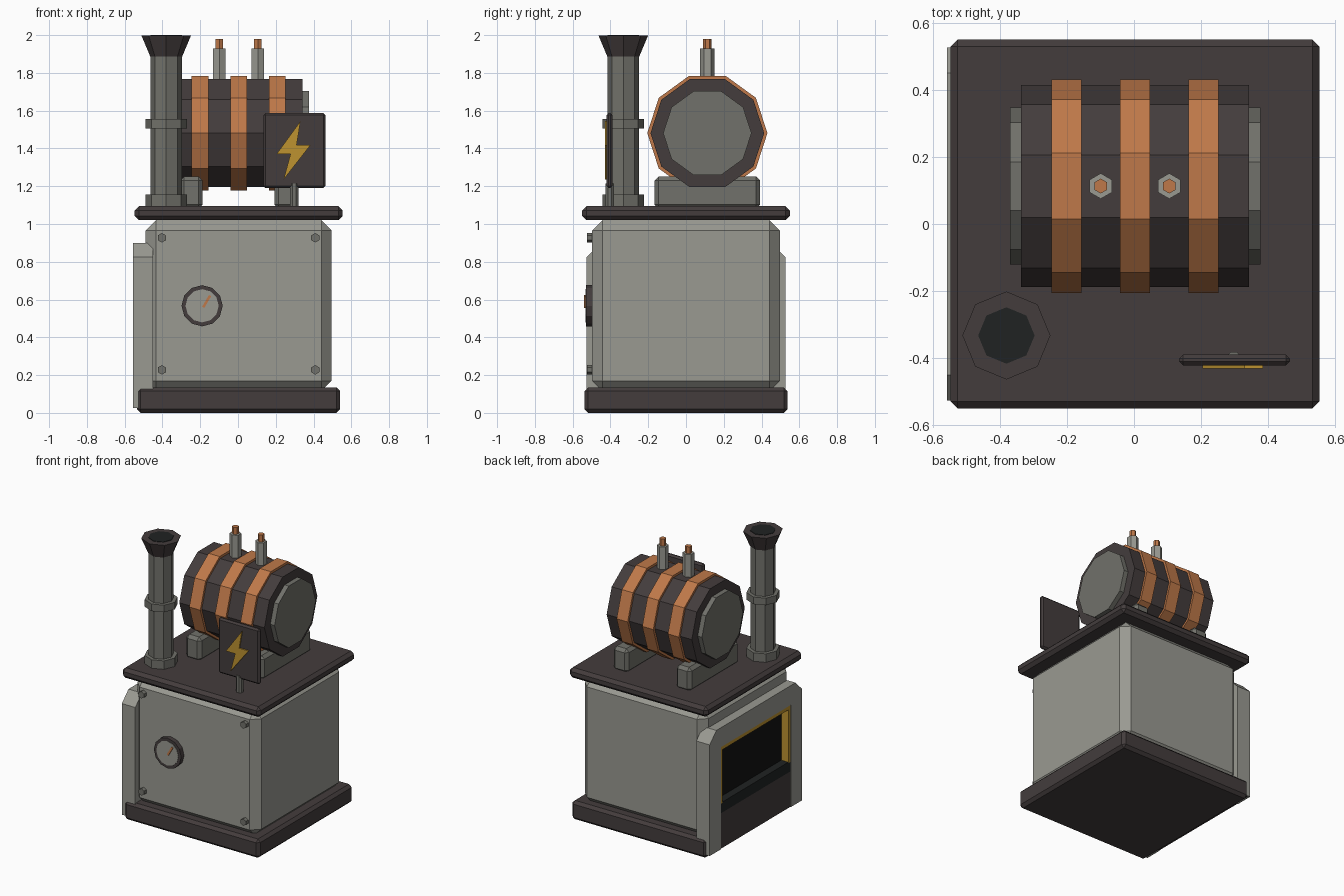
import bpy, bmesh, math
from mathutils import Vector

if "Cube" in bpy.data.objects:
    bpy.data.objects.remove(bpy.data.objects["Cube"], do_unlink=True)

CX = 0.003  # centre line of the machine


def material(name, rgb):
    m = bpy.data.materials.new(name)
    m.use_nodes = True
    m.diffuse_color = (*rgb, 1)
    bsdf = next(n for n in m.node_tree.nodes if n.type == 'BSDF_PRINCIPLED')
    bsdf.inputs["Base Color"].default_value = (*rgb, 1)
    return m


LIGHT = material("light grey metal", (0.32, 0.32, 0.285))
STEEL = material("dark grey steel", (0.165, 0.165, 0.145))
CHAR = material("charcoal iron", (0.057, 0.046, 0.046))
COPPER = material("copper", (0.52, 0.19, 0.067))
GOLD = material("gold", (0.51, 0.29, 0.03))
SOOT = material("soot black", (0.014, 0.016, 0.016))
DARK = material("window black", (0.006, 0.006, 0.006))


def finish(name, bm, mat):
    bmesh.ops.recalc_face_normals(bm, faces=bm.faces)
    mesh = bpy.data.meshes.new(name)
    bm.to_mesh(mesh)
    bm.free()
    mesh.materials.append(mat)
    obj = bpy.data.objects.new(name, mesh)
    bpy.context.collection.objects.link(obj)
    return obj


def box(name, lo, hi, mat, bevel=0):
    """Box between two corners with optional chamfered edges."""
    lo, hi = Vector(lo), Vector(hi)
    bm = bmesh.new()
    bmesh.ops.create_cube(bm, size=1)
    for v in bm.verts:
        v.co = (lo + hi) / 2 + v.co * (hi - lo)
    if bevel:
        bmesh.ops.bevel(bm, geom=bm.edges[:], offset=bevel, segments=1,
                        affect='EDGES', profile=0.5)
    return finish(name, bm, mat)


def loft(name, axis, start, end, mat):
    """Join two matching outlines; each is (position on axis, 2D points)."""
    def place(p, d):
        return {'x': (d, *p), 'y': (p[0], d, p[1]), 'z': (*p, d)}[axis]
    bm = bmesh.new()
    a, b = ([bm.verts.new(place(p, d)) for p in pts] for d, pts in (start, end))
    for i in range(len(a)):
        j = (i + 1) % len(a)
        bm.faces.new((a[i], a[j], b[j], b[i]))
    bm.faces.new(a)
    bm.faces.new(b)
    return finish(name, bm, mat)


def ngon(centre, r, sides, phase=0):
    return [(centre[0] + r * math.cos(phase + math.tau * i / sides),
             centre[1] + r * math.sin(phase + math.tau * i / sides))
            for i in range(sides)]


def prism(name, axis, centre, sides, r, d0, d1, mat, r2=None, phase=0):
    return loft(name, axis, (d0, ngon(centre, r, sides, phase)),
                (d1, ngon(centre, r2 or r, sides, phase)), mat)


# Cabinet
box("base", (CX - .538, -.538, 0), (CX + .538, .538, .135), CHAR, .02)
box("cabinet", (CX - .493, -.497, .115), (CX + .493, .497, 1.02), LIGHT, .055)
box("top_plate", (CX - .55, -.55, 1.02), (CX + .55, .55, 1.094), CHAR, .022)

# Furnace surround: chamfered arch open at the bottom
half = [(.526, .025), (.526, .825), (.45, .9)]
hole = [(.4, .76), (.4, .025)]
arch = half + [(-y, z) for y, z in reversed(half)]
arch += [(-y, z) for y, z in reversed(hole)] + hole
loft("furnace_surround", 'x', (-.557, arch), (-.45, arch), LIGHT)

# Furnace opening
for side, s in (("left", -1), ("right", 1)):
    ys = sorted((s * .375, s * .4))
    box("gold_trim_" + side, (-.554, ys[0], .35), (-.48, ys[1], .76), GOLD)
box("gold_trim_top", (-.554, -.375, .733), (-.48, .375, .76), GOLD)
box("furnace_window", (-.496, -.375, .35), (-.485, .375, .735), DARK)
box("furnace_sill", (-.552, -.4, .28), (-.48, .4, .355), SOOT)
box("furnace_lower_panel", (-.552, -.4, .025), (-.48, .4, .28), CHAR)

# Front rivets and gauge
for x in (-.406, .406):
    for z in (.228, .927):
        prism("rivet", 'y', (CX + x, z), 6, .025, -.525, -.48, STEEL,
              phase=math.pi / 6)
gauge = (-.19, .567)
prism("gauge_rim", 'y', gauge, 12, .109, -.53, -.49, CHAR)
prism("gauge_face", 'y', gauge, 12, .088, -.533, -.525, LIGHT)
needle = [(-.19, .562), (-.178, .556), (-.142, .618), (-.154, .624)]
loft("gauge_needle", 'y', (-.54, needle), (-.532, needle), COPPER)

# Boiler barrel lying along x
barrel = (.113, 1.481)
prism("barrel", 'x', barrel, 10, .301, CX - .339, CX + .339, CHAR)
prism("barrel_end_caps", 'x', barrel, 10, .234, CX - .373, CX + .373, STEEL)
for x in (-.204, 0, .204):
    prism("copper_band", 'x', barrel, 10, .318, CX + x - .044, CX + x + .044, COPPER)

# Saddles and terminals
for s in (-1, 1):
    x = CX + s * .25
    box("saddle", (x - .06, -.167, 1.08), (x + .06, .393, 1.252), STEEL, .022)
    post = (CX + s * .102, .113)
    prism("terminal", 'z', post, 6, .038, 1.74, 1.93, LIGHT, phase=math.pi / 6)
    prism("terminal_tip", 'z', post, 6, .022, 1.92, 1.98, COPPER, phase=math.pi / 6)

# Chimney
pipe = (-.38, -.332)
prism("chimney_pipe", 'z', pipe, 8, .083, 1.08, 1.9, STEEL)
prism("chimney_foot", 'z', pipe, 8, .109, 1.08, 1.155, STEEL)
prism("chimney_collar", 'z', pipe, 8, .109, 1.505, 1.556, STEEL)
prism("chimney_cap", 'z', pipe, 8, .085, 1.888, 1.997, CHAR, r2=.131)
prism("chimney_mouth", 'z', pipe, 8, .084, 1.99, 2.0, SOOT)

# Warning sign with bolt
box("sign_panel", (.134, -.421, 1.19), (.464, -.389, 1.588), CHAR, .012)
prism("sign_post", 'z', (.297, -.404), 8, .024, 1.08, 1.215, STEEL, phase=math.pi / 8)
bolt = [(.331, 1.545), (.204, 1.37), (.278, 1.37),
        (.241, 1.235), (.384, 1.418), (.31, 1.418)]
loft("sign_bolt", 'y', (-.43, bolt), (-.4205, bolt), GOLD)
